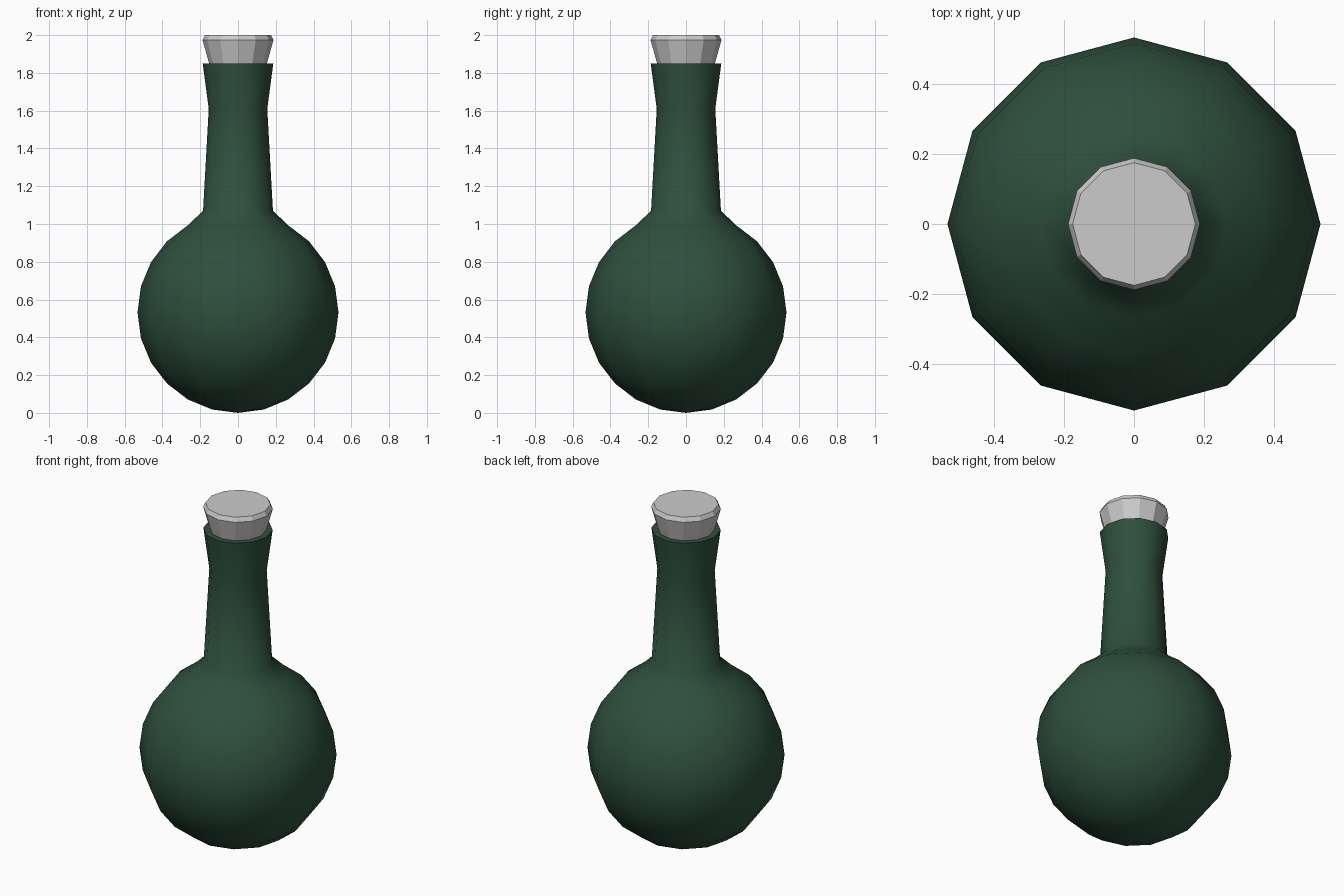
import bpy, bmesh, math

if "Cube" in bpy.data.objects:
    bpy.data.objects.remove(bpy.data.objects["Cube"])

SIDES = 12


def lathe(name, profile, smooth):
    """Spin (radius, z) points, listed bottom to top, into a closed 12-sided solid."""
    bm = bmesh.new()
    rings = []
    for r, z in profile:
        if r == 0:
            rings.append([bm.verts.new((0, 0, z))] * SIDES)
        else:
            rings.append([bm.verts.new((r * math.cos(math.tau * i / SIDES),
                                        r * math.sin(math.tau * i / SIDES), z))
                          for i in range(SIDES)])
    for low, high in zip(rings, rings[1:]):
        for i in range(SIDES):
            j = (i + 1) % SIDES
            bm.faces.new(dict.fromkeys((low[i], low[j], high[j], high[i])))
    if profile[0][0] > 0:
        bm.faces.new(rings[0][::-1])
    if profile[-1][0] > 0:
        bm.faces.new(rings[-1])
    for f in bm.faces:
        f.smooth = smooth
    mesh = bpy.data.meshes.new(name)
    bm.to_mesh(mesh)
    bm.free()
    obj = bpy.data.objects.new(name, mesh)
    bpy.context.collection.objects.link(obj)
    return obj


# Round flask body running up into a pinched neck with a flared lip
R = 0.532
bulb = [(R * math.sin(math.radians(a)), R - R * math.cos(math.radians(a)))
        for a in range(0, 151, 15)]
neck = [(0.185, 1.07), (0.155, 1.61), (0.187, 1.85)]
bottle = lathe("bottle", bulb + neck, True)
# Keep the lip edge crisp
bpy.context.view_layer.objects.active = bottle
bottle.select_set(True)
bpy.ops.object.shade_smooth_by_angle(angle=math.radians(60))

glass = bpy.data.materials.new("green_glass")
glass.diffuse_color = (0.027, 0.080, 0.047, 1)
glass.use_nodes = True
glass.node_tree.nodes["Principled BSDF"].inputs["Base Color"].default_value = glass.diffuse_color
bottle.data.materials.append(glass)

# Tapered stopper with a chamfered top, seated in the neck
lathe("stopper", [(0.128, 1.76), (0.153, 1.85), (0.188, 1.975), (0.175, 2.0)], False)
